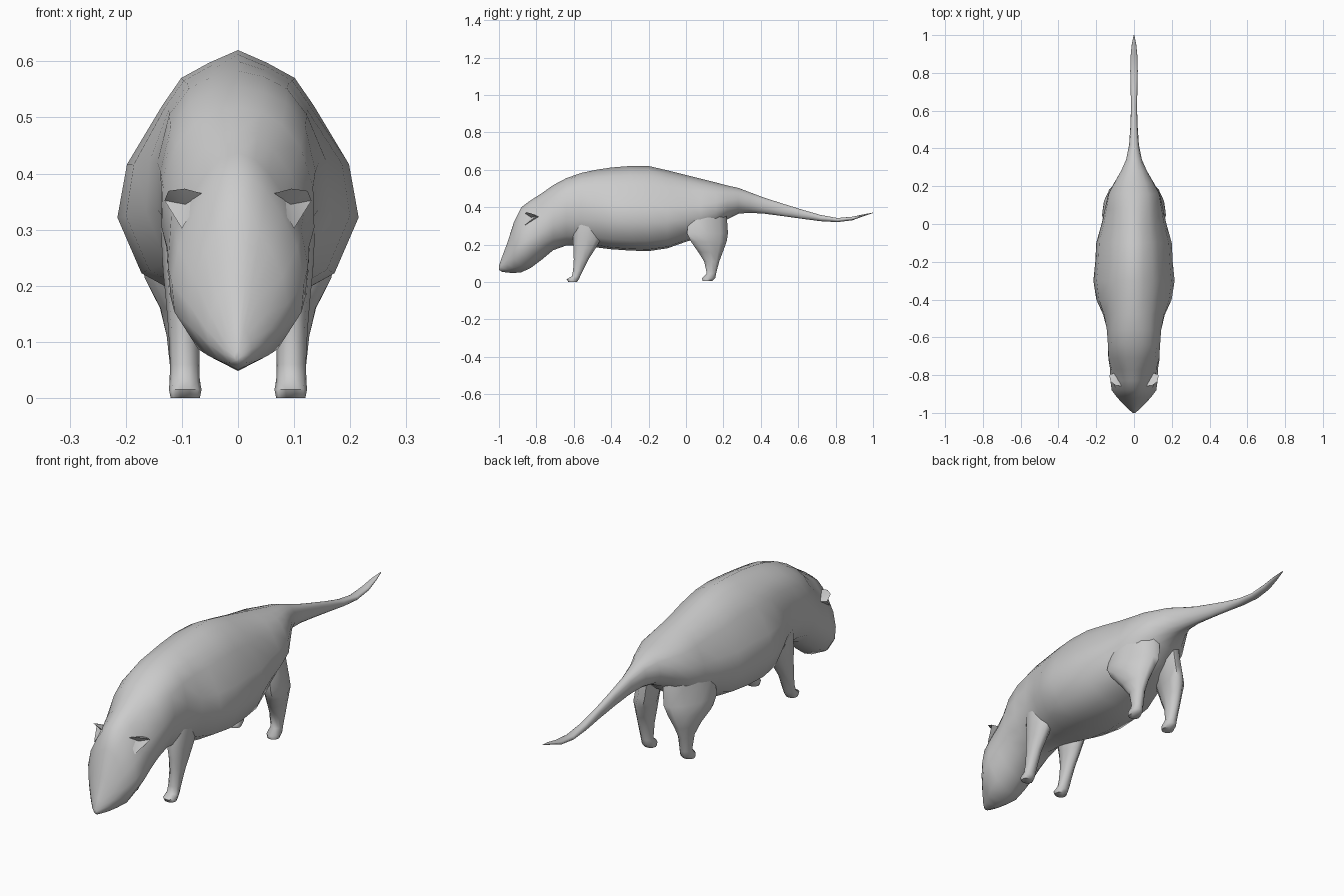
import bpy, bmesh, math

hide = bpy.data.materials.new("grey_hide")
hide.diffuse_color = (0.6, 0.6, 0.6, 1)


def finish(name, bm, angle=60):
    bmesh.ops.recalc_face_normals(bm, faces=bm.faces)
    me = bpy.data.meshes.new(name)
    bm.to_mesh(me)
    bm.free()
    ob = bpy.data.objects.new(name, me)
    bpy.context.collection.objects.link(ob)
    me.materials.append(hide)
    bpy.ops.object.select_all(action='DESELECT')
    ob.select_set(True)
    bpy.context.view_layer.objects.active = ob
    bpy.ops.object.shade_smooth_by_angle(angle=math.radians(angle))
    return ob


def loft(name, rings):
    bm = bmesh.new()
    loops = [[bm.verts.new(p) for p in ring] for ring in rings]
    for a, b in zip(loops, loops[1:]):
        for i in range(len(a)):
            j = (i + 1) % len(a)
            bm.faces.new((a[i], a[j], b[j], b[i]))
    bm.faces.new(loops[0])
    bm.faces.new(loops[-1])
    return finish(name, bm)


# Half cross-sections (width, height), top to bottom: torso, shoulder/tail, skull
SECTIONS = [
    [(0, 1), (.24, .95), (.47, .89), (.63, .78), (.92, .55), (1, .34), (.80, .12), (.42, .02), (0, 0)],
    [(0, 1), (.33, .975), (.62, .92), (.87, .80), (1, .58), (.98, .36), (.72, .14), (.36, .04), (0, 0)],
    [(0, 1), (.25, .965), (.44, .90), (.66, .79), (.90, .62), (1, .44), (.96, .29), (.60, .10), (0, 0)]]

# Stations: y, bottom, top, half width, section (fractions blend neighbours)
STATIONS = [
    (-1.0, .065, .085, .006, 2), (-.985, .055, .13, .025, 2), (-.955, .05, .21, .055, 2),
    (-.92, .048, .32, .088, 2), (-.88, .052, .40, .118, 2), (-.83, .075, .437, .125, 2),
    (-.77, .12, .475, .127, 1.7), (-.71, .17, .518, .138, 1.3), (-.64, .195, .555, .138, 1),
    (-.56, .195, .583, .145, .9), (-.48, .185, .60, .165, .5), (-.40, .175, .612, .20, .1),
    (-.30, .168, .62, .215, 0), (-.20, .165, .62, .205, 0), (-.10, .18, .597, .20, 0),
    (0, .215, .572, .172, .1), (.08, .24, .552, .155, .3), (.16, .285, .532, .138, .5),
    (.22, .335, .516, .105, .6), (.28, .365, .503, .070, .8), (.34, .37, .48, .042, 1),
    (.42, .365, .45, .026, 1), (.52, .352, .418, .019, 1), (.62, .338, .387, .016, 1),
    (.72, .325, .358, .018, 1), (.81, .32, .342, .020, 1), (.89, .33, .349, .018, 1),
    (.95, .352, .362, .012, 1), (1.0, .368, .371, .002, 1)]


def body_ring(y, low, high, width, kind):
    i = min(int(kind), 1)
    f = kind - i
    half = [(width * (a[0] + (b[0] - a[0]) * f), low + (high - low) * (a[1] + (b[1] - a[1]) * f))
            for a, b in zip(SECTIONS[i], SECTIONS[i + 1])]
    return [(x, y, z) for x, z in half] + [(-x, y, z) for x, z in half[-2:0:-1]]


# Head, torso and tail in one skin
loft("body", [body_ring(*s) for s in STATIONS])

# Legs: z, x centre, half width, front y, back y, skew of the thigh
FRONT_LEG = [(.44, .085, .03, -.58, -.46, 0), (.33, .092, .047, -.60, -.435, 0), (.23, .09, .044, -.608, -.45, 0),
             (.18, .094, .035, -.605, -.48, 0), (.12, .096, .028, -.602, -.52, 0),
             (.06, .095, .026, -.605, -.55, 0), (.03, .095, .027, -.612, -.565, 0),
             (.015, .094, .029, -.64, -.57, 0), (0, .094, .026, -.63, -.582, 0)]
HIND_LEG = [(.47, .075, .025, .08, .20, .2), (.40, .085, .042, .03, .215, .3), (.33, .092, .050, .005, .225, .35),
            (.26, .102, .054, .0, .23, .35), (.215, .108, .051, .022, .222, .3), (.16, .102, .037, .062, .20, .15),
            (.11, .098, .029, .095, .18, 0), (.045, .095, .025, .11, .162, 0),
            (.02, .094, .028, .083, .158, 0), (.004, .094, .026, .088, .14, 0)]


def leg_ring(z, cx, rx, front, back, skew, side):
    cy, ry = (front + back) / 2, (back - front) / 2
    return [(side * (cx + rx * math.cos(a) - skew * ry * math.sin(a)), cy + ry * math.sin(a), z)
            for a in (math.tau * i / 10 for i in range(10))]


# Ear: cupped rim with a hollow and a back point
RIM = [(.062, -.858, .364), (.095, -.855, .373), (.124, -.835, .369), (.131, -.80, .352), (.10, -.865, .302)]
HOLLOW, BACK = (.094, -.828, .345), (.075, -.775, .345)


def ear(name, side):
    bm = bmesh.new()
    flip = lambda p: bm.verts.new((p[0] * side, p[1], p[2]))
    rim, hollow, back = [flip(p) for p in RIM], flip(HOLLOW), flip(BACK)
    for i in range(5):
        a, b = rim[i], rim[(i + 1) % 5]
        bm.faces.new((a, b, hollow))
        bm.faces.new((b, a, back))
    finish(name, bm)


for side, word in ((1, "right"), (-1, "left")):
    loft(word + "_front_leg", [leg_ring(*r, side) for r in FRONT_LEG])
    loft(word + "_hind_leg", [leg_ring(*r, side) for r in HIND_LEG])
    ear(word + "_ear", side)
